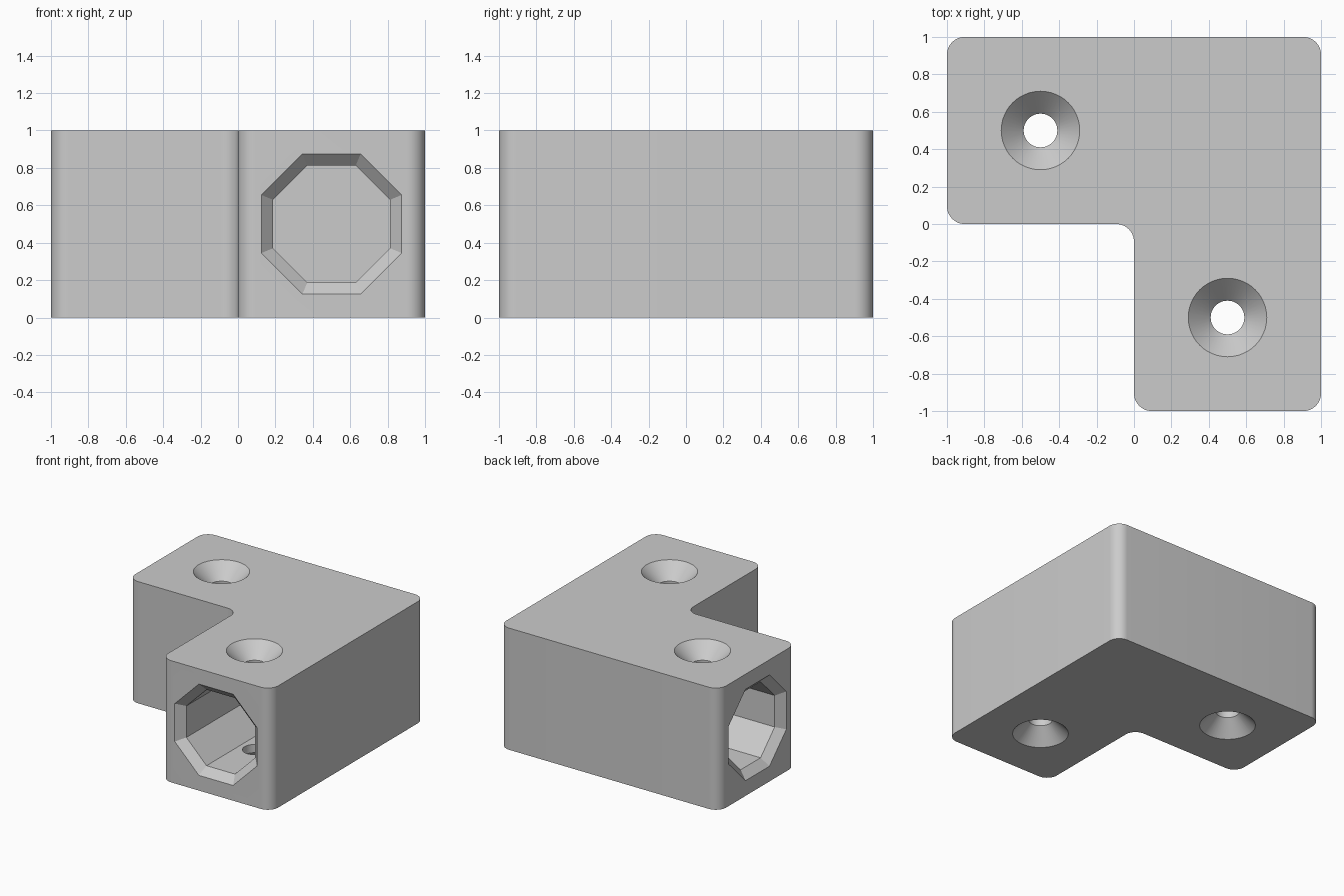
import bpy
import bmesh
from math import cos, sin, pi, radians
from mathutils import Matrix

cube = bpy.data.objects.get("Cube")
if cube:
    bpy.data.objects.remove(cube, do_unlink=True)

grey = bpy.data.materials.new("plain grey")
grey.use_nodes = True
grey.diffuse_color = (0.6, 0.6, 0.6, 1)
grey.node_tree.nodes["Principled BSDF"].inputs["Base Color"].default_value = (0.6, 0.6, 0.6, 1)


def make_object(name, bm):
    bmesh.ops.recalc_face_normals(bm, faces=bm.faces)
    mesh = bpy.data.meshes.new(name)
    bm.to_mesh(mesh)
    bm.free()
    mesh.materials.append(grey)
    obj = bpy.data.objects.new(name, mesh)
    bpy.context.collection.objects.link(obj)
    return obj


def lathe_cutter(name, rings, sides, turn, matrix):
    """Solid through (radius, height) rings, with flat ends."""
    bm = bmesh.new()
    loops = [[bm.verts.new((r * cos(turn + 2 * pi * i / sides),
                            r * sin(turn + 2 * pi * i / sides), z))
              for i in range(sides)] for r, z in rings]
    for low, high in zip(loops, loops[1:]):
        for i in range(sides):
            j = (i + 1) % sides
            bm.faces.new((low[i], low[j], high[j], high[i]))
    bm.faces.new(loops[0])
    bm.faces.new(loops[-1])
    bm.transform(matrix)
    obj = make_object(name, bm)
    obj.hide_render = True
    return obj


# L-shaped block with rounded upright edges
bm = bmesh.new()
outline = [(-1, 0), (0, 0), (0, -1), (1, -1), (1, 1), (-1, 1)]
base = bm.faces.new([bm.verts.new((x, y, 0)) for x, y in outline])
top = bmesh.ops.extrude_face_region(bm, geom=[base])["geom"]
bmesh.ops.translate(bm, vec=(0, 0, 1),
                    verts=[v for v in top if isinstance(v, bmesh.types.BMVert)])
upright = [e for e in bm.edges if abs(e.verts[0].co.z - e.verts[1].co.z) > 0.5]
bmesh.ops.bevel(bm, geom=upright, offset=0.095, segments=12, profile=0.5,
                affect='EDGES')
block = make_object("corner_bracket", bm)

# Blind octagonal sockets with chamfered mouths, one in each arm end
k = 1 / cos(pi / 8)
socket = [(0.385 * k, -0.01), (0.3125 * k, 0.0625), (0.3125 * k, 1.0)]
cutters = []
for name, place, spin in (
        ("front_socket", (0.5, -1, 0.5), Matrix.Rotation(radians(-90), 4, 'X')),
        ("side_socket", (-1, 0.5, 0.5), Matrix.Rotation(radians(90), 4, 'Y'))):
    cutters.append(lathe_cutter(name, socket, 8, pi / 8,
                                Matrix.Translation(place) @ spin))

# Screw holes countersunk from above and below
screw = [(0.22, -0.01), (0.09, 0.12), (0.09, 0.88), (0.22, 1.01)]
for name, x in (("left_screw_hole", 0.5), ("right_screw_hole", -0.5)):
    cutters.append(lathe_cutter(name, screw, 48, 0, Matrix.Translation((x, -x, 0))))

bpy.ops.object.select_all(action='DESELECT')
block.select_set(True)
bpy.context.view_layer.objects.active = block
for cutter in cutters:
    mod = block.modifiers.new(cutter.name, 'BOOLEAN')
    mod.operation = 'DIFFERENCE'
    mod.solver = 'EXACT'
    mod.object = cutter
    bpy.ops.object.modifier_apply(modifier=mod.name)
    bpy.data.objects.remove(cutter, do_unlink=True)

bpy.ops.object.shade_smooth_by_angle(angle=radians(25))
